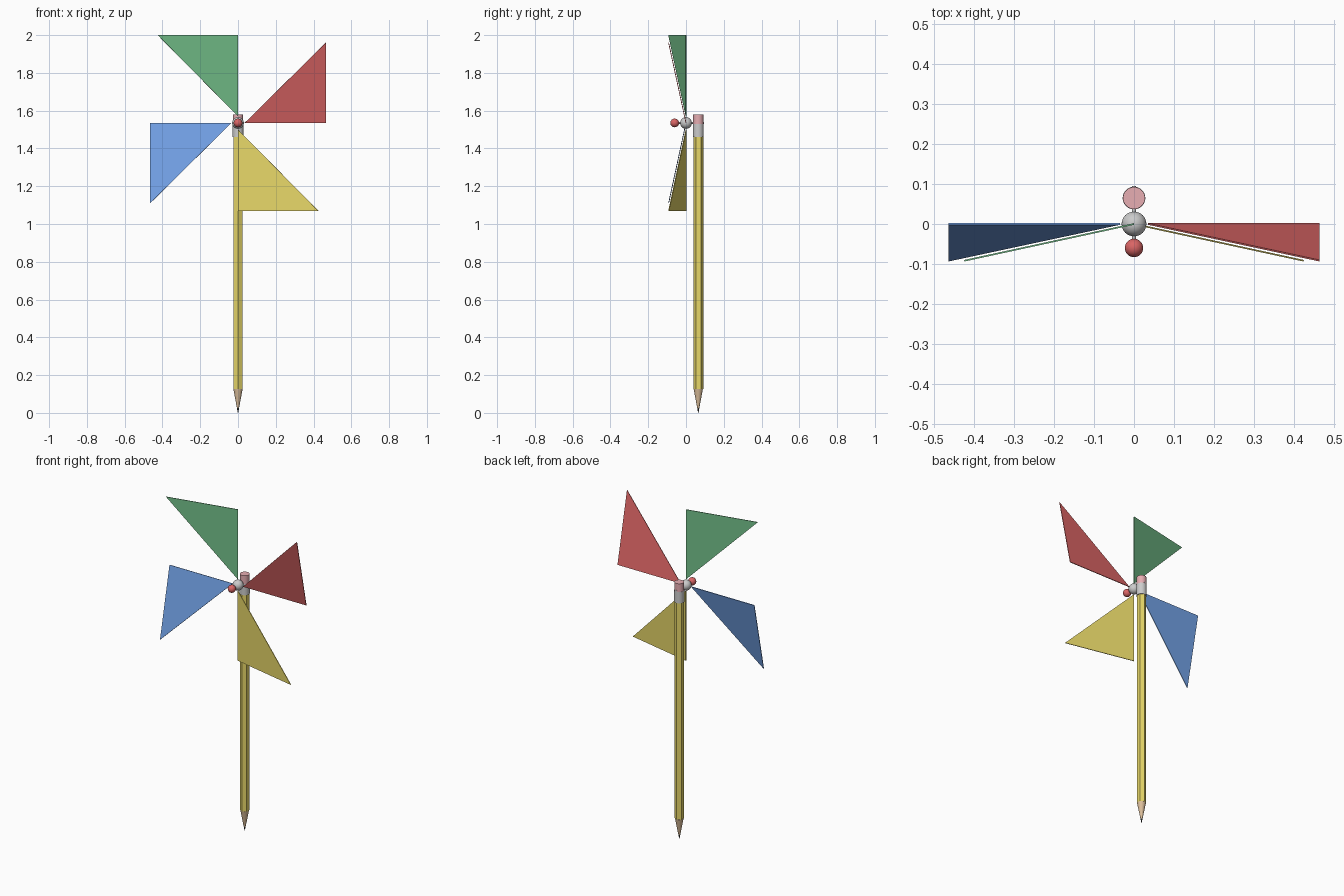
import bpy, bmesh
from math import pi, radians, cos, sin
from mathutils import Vector, Matrix

if "Cube" in bpy.data.objects:
    bpy.data.objects.remove(bpy.data.objects["Cube"])

HUB_Z = 1.535      # height of the spinning axis
PENCIL_Y = 0.065   # pencil sits behind the blades


def material(name, rgb):
    m = bpy.data.materials.new(name)
    m.diffuse_color = (*rgb, 1)
    m.use_nodes = True
    m.node_tree.nodes["Principled BSDF"].inputs["Base Color"].default_value = m.diffuse_color
    return m


RED = material("red", (0.70, 0.13, 0.13))
GREEN = material("green", (0.17, 0.52, 0.25))
BLUE = material("blue", (0.17, 0.36, 0.80))
YELLOW = material("yellow", (0.80, 0.68, 0.14))
PINK = material("pink", (0.80, 0.42, 0.45))
WOOD = material("wood", (0.72, 0.52, 0.33))
LEAD = material("lead", (0.05, 0.05, 0.05))


def finish(name, mat=None, smooth=True):
    ob = bpy.context.object
    ob.name = name
    if mat:
        ob.data.materials.append(mat)
    if smooth:
        bpy.ops.object.shade_smooth_by_angle(angle=radians(40))
    return ob


def pencil_part(name, z0, z1, r0, r1, mat=None, sides=32):
    bpy.ops.mesh.primitive_cone_add(vertices=sides, radius1=r0, radius2=r1, depth=z1 - z0,
                                    location=(0, PENCIL_Y, (z0 + z1) / 2))
    return finish(name, mat, sides > 6)


def ball(name, y, r, mat=None):
    bpy.ops.mesh.primitive_uv_sphere_add(segments=32, ring_count=16, radius=r,
                                         location=(0, y, HUB_Z))
    return finish(name, mat)


# Pencil: point, sharpened wood, hexagonal shaft, ferrule, eraser
pencil_part("pencil_lead", 0.0, 0.025, 0.001, 0.0055, LEAD)
pencil_part("pencil_wood", 0.025, 0.127, 0.0055, 0.0245, WOOD)
pencil_part("pencil_shaft", 0.127, 1.46, 0.0265, 0.0265, YELLOW, 6)
pencil_part("ferrule", 1.46, 1.53, 0.0285, 0.0285)
pencil_part("eraser", 1.53, 1.58, 0.0275, 0.0275, PINK)

# Pin with hub and round head
bpy.ops.mesh.primitive_cylinder_add(vertices=16, radius=0.005, depth=0.155,
                                    location=(0, 0.0175, HUB_Z), rotation=(pi / 2, 0, 0))
finish("pin")
ball("hub", 0, 0.031)
ball("pin_head", -0.06, 0.023, RED)

# Four tilted triangular blades around the hub
for i, (label, mat) in enumerate((("red", RED), ("green", GREEN),
                                  ("blue", BLUE), ("yellow", YELLOW))):
    turn = Matrix.Translation((0, 0, HUB_Z)) @ Matrix.Rotation(-i * pi / 2, 4, 'Y')
    corners = [Vector(c) for c in ((0.035, 0, 0), (0.465, 0, 0), (0.465, -0.092, 0.425))]
    half = (corners[1] - corners[0]).cross(corners[2] - corners[0]).normalized() * 0.002
    bm = bmesh.new()
    front = [bm.verts.new(turn @ (c + half)) for c in corners]
    back = [bm.verts.new(turn @ (c - half)) for c in corners]
    bm.faces.new(front)
    bm.faces.new(back[::-1])
    for a in range(3):
        b = (a + 1) % 3
        bm.faces.new((front[a], back[a], back[b], front[b]))
    bmesh.ops.recalc_face_normals(bm, faces=bm.faces)
    mesh = bpy.data.meshes.new(label + "_blade")
    bm.to_mesh(mesh)
    bm.free()
    mesh.materials.append(mat)
    bpy.context.collection.objects.link(bpy.data.objects.new(label + "_blade", mesh))
